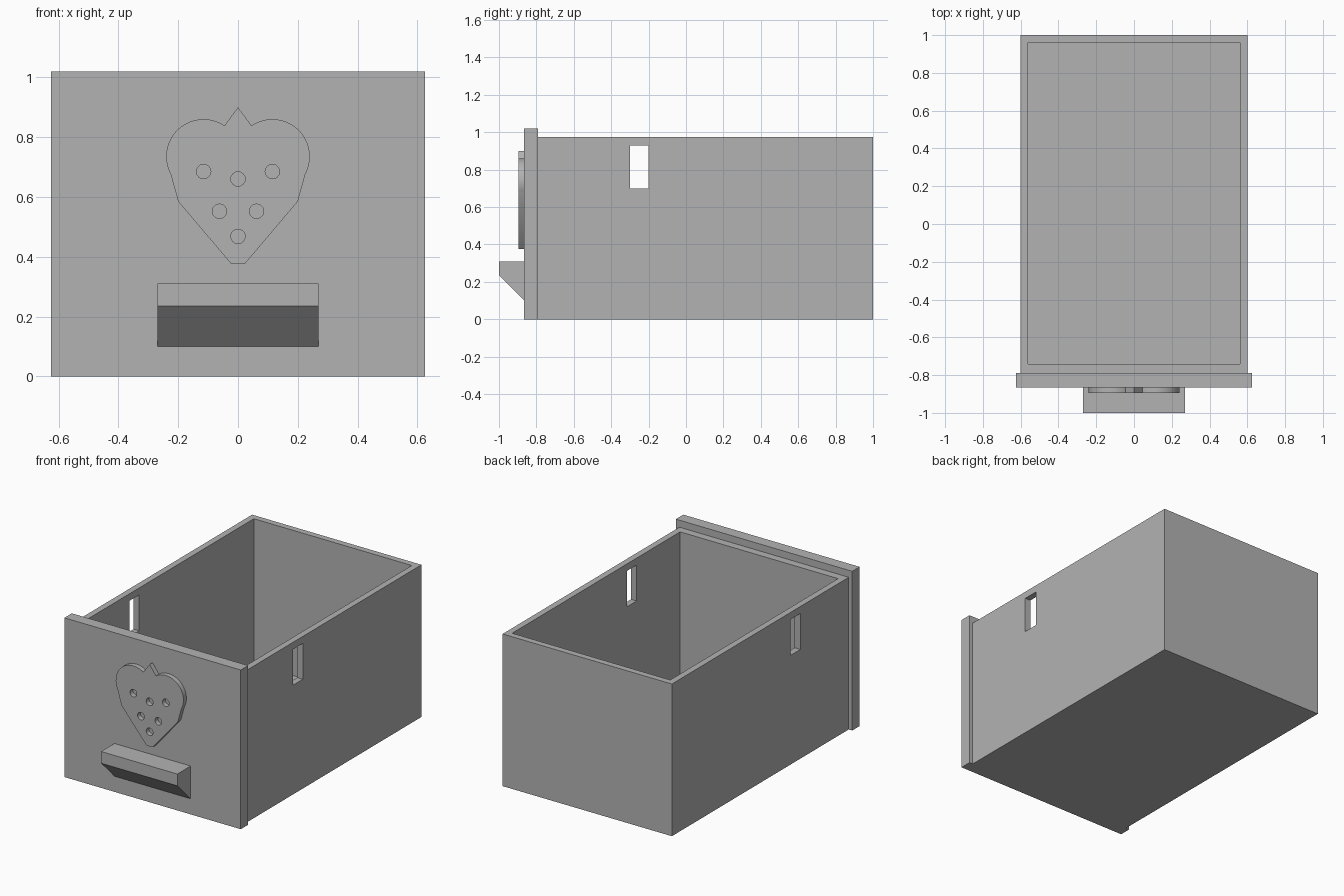
import bpy
import bmesh
from math import cos, sin, radians, pi
from mathutils import Matrix, Vector

cube = bpy.data.objects.get("Cube")
if cube:
    bpy.data.objects.remove(cube, do_unlink=True)

# One plain grey for the whole drawer
grey = bpy.data.materials.new("grey_plastic")
grey.use_nodes = True
colour = (0.45, 0.45, 0.45, 1)
grey.diffuse_color = colour
grey.node_tree.nodes["Principled BSDF"].inputs["Base Color"].default_value = colour


def add_object(name, data):
    obj = bpy.data.objects.new(name, data)
    bpy.context.collection.objects.link(obj)
    data.materials.append(grey)
    return obj


def add_box(name, low, high):
    low, high = Vector(low), Vector(high)
    bm = bmesh.new()
    bmesh.ops.create_cube(bm, size=1)
    bmesh.ops.transform(bm, verts=bm.verts, matrix=Matrix.Translation(
        (low + high) / 2) @ Matrix.Diagonal((*(high - low), 1)))
    mesh = bpy.data.meshes.new(name)
    bm.to_mesh(mesh)
    bm.free()
    return add_object(name, mesh)


def bake(obj):
    """Replace an object with its evaluated mesh."""
    graph = bpy.context.evaluated_depsgraph_get()
    return bpy.data.meshes.new_from_object(obj.evaluated_get(graph))


# Drawer box, hollowed from above and slotted through both sides
box = add_box("drawer_box", (-0.6, -0.79, 0), (0.6, 1, 0.975))
cutters = [
    add_box("hollow_cutter", (-0.56, -0.74, 0.045), (0.56, 0.96, 1.2)),
    add_box("slot_cutter", (-0.8, -0.3, 0.7), (0.8, -0.2, 0.93)),
]
for cutter in cutters:
    cutter.hide_render = True
    mod = box.modifiers.new(cutter.name, "BOOLEAN")
    mod.operation = "DIFFERENCE"
    mod.solver = "EXACT"
    mod.object = cutter
cut_mesh = bake(box)
box.modifiers.clear()
box.data = cut_mesh
for cutter in cutters:
    bpy.data.objects.remove(cutter, do_unlink=True)

# Front panel
add_box("front_panel", (-0.625, -0.865, 0), (0.625, -0.79, 1.02))

# Handle: a bar with a sloped underside, swept along x
bm = bmesh.new()
profile = [(-0.865, 0.1), (-1, 0.235), (-1, 0.31), (-0.865, 0.31)]
end = bm.faces.new([bm.verts.new((-0.27, y, z)) for y, z in profile])
sweep = bmesh.ops.extrude_face_region(bm, geom=[end], use_keep_orig=True)
moved = [v for v in sweep["geom"] if isinstance(v, bmesh.types.BMVert)]
bmesh.ops.translate(bm, verts=moved, vec=(0.54, 0, 0))
bmesh.ops.recalc_face_normals(bm, faces=bm.faces)
mesh = bpy.data.meshes.new("handle")
bm.to_mesh(mesh)
bm.free()
add_object("handle", mesh)


# Strawberry plate: filled outline with round seed holes
def arc(cx, cz, radius, start, stop, steps):
    angles = [radians(start + (stop - start) * i / steps) for i in range(steps + 1)]
    return [(cx + radius * cos(a), cz + radius * sin(a)) for a in angles]


half = [(0, 0.9)] + arc(0.115, 0.735, 0.125, 124, -28, 24)
half += [(0.2, 0.585), (0.022, 0.375)]
outline = half + [(-x, z) for x, z in reversed(half[1:])]
seeds = [(0, 0.66), (0, 0.468)]
for side in (-1, 1):
    seeds += [(side * 0.115, 0.685), (side * 0.062, 0.552)]
loops = [outline] + [arc(x, z, 0.024, 0, 345, 23) for x, z in seeds]

curve = bpy.data.curves.new("strawberry_outline", "CURVE")
curve.dimensions = "2D"
curve.fill_mode = "BOTH"
curve.extrude = 0.015
for loop in loops:
    spline = curve.splines.new("POLY")
    spline.points.add(len(loop) - 1)
    for point, (x, z) in zip(spline.points, loop):
        point.co = (x, z, 0, 1)
    spline.use_cyclic_u = True
helper = add_object("strawberry_outline", curve)
mesh = bake(helper)
bpy.data.objects.remove(helper, do_unlink=True)

# Stand the plate upright against the panel, weld it and smooth its rim
mesh.transform(Matrix.Translation((0, -0.88, 0)) @ Matrix.Rotation(pi / 2, 4, "X"))
bm = bmesh.new()
bm.from_mesh(mesh)
bmesh.ops.remove_doubles(bm, verts=bm.verts, dist=0.0001)
bmesh.ops.recalc_face_normals(bm, faces=bm.faces)
bm.to_mesh(mesh)
bm.free()
mesh.materials.clear()
plate = add_object("strawberry_plate", mesh)
bpy.ops.object.select_all(action="DESELECT")
plate.select_set(True)
bpy.context.view_layer.objects.active = plate
bpy.ops.object.shade_smooth_by_angle(angle=radians(25))
